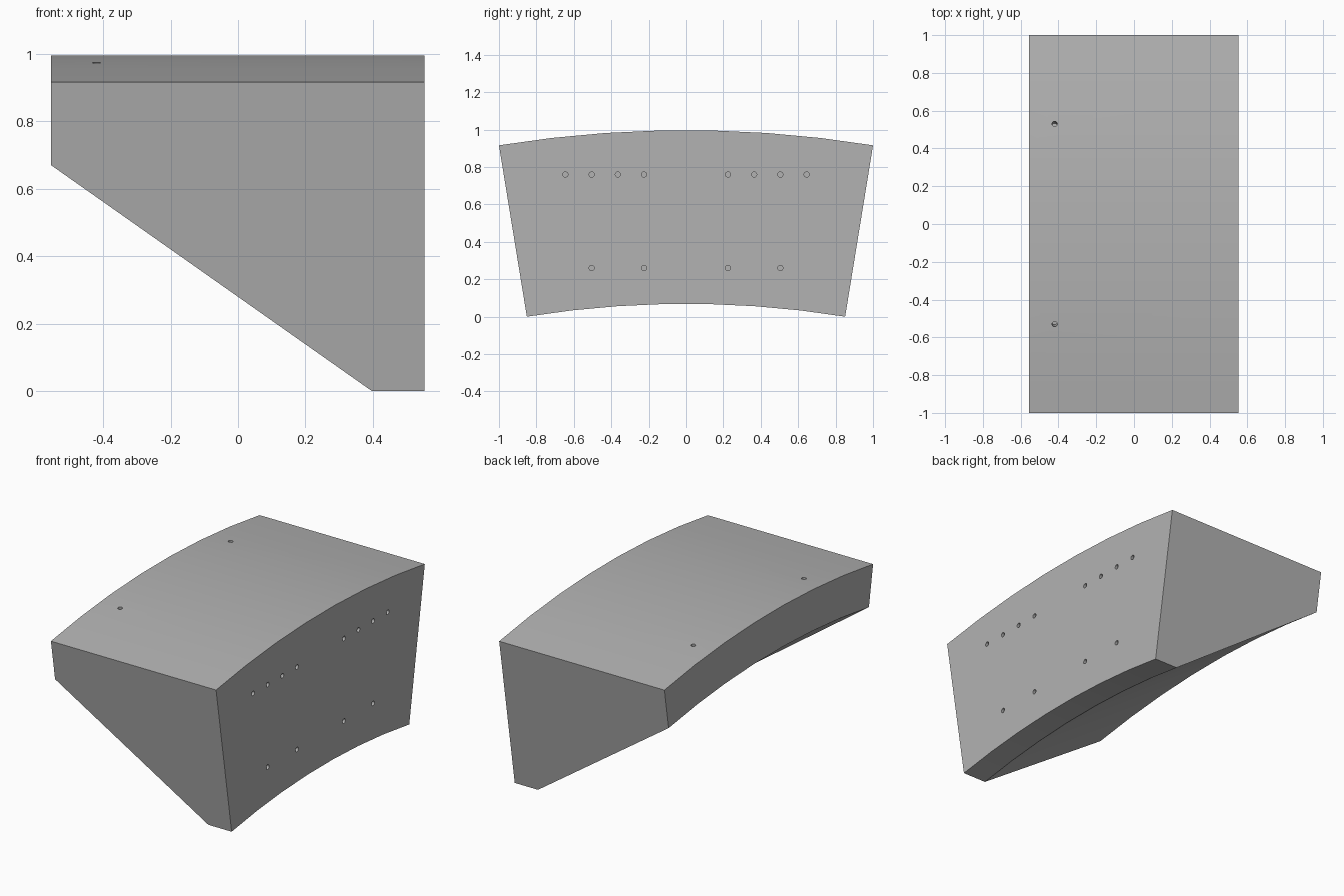
import bpy, bmesh, math
from mathutils import Matrix, Vector

cube = bpy.data.objects.get("Cube")
if cube:
    bpy.data.objects.remove(cube, do_unlink=True)

HALF = math.radians(9.24)   # half of the arc's sweep
AXIS_Z = -5.231             # height of the arc's axis
SEGS = 7
HOLE_R, HOLE_DEPTH = 0.014, 0.12

grey = bpy.data.materials.new("plain grey")
grey.use_nodes = True
colour = (0.45, 0.45, 0.45, 1)
grey.diffuse_color = colour
grey.node_tree.nodes["Principled BSDF"].inputs["Base Color"].default_value = colour


def make_object(name, bm):
    bmesh.ops.recalc_face_normals(bm, faces=bm.faces)
    mesh = bpy.data.meshes.new(name)
    bm.to_mesh(mesh)
    bm.free()
    mesh.materials.append(grey)
    obj = bpy.data.objects.new(name, mesh)
    bpy.context.collection.objects.link(obj)
    return obj


# Arched block: a five-sided profile (x, radius) swept around the axis
profile = [(-0.555, 6.228), (0.553, 6.228), (0.553, 5.30), (0.397, 5.30), (-0.555, 5.979)]
bm = bmesh.new()
rings = []
for i in range(SEGS + 1):
    a = -HALF + 2 * HALF * i / SEGS
    rings.append([bm.verts.new((x, r * math.sin(a), AXIS_Z + r * math.cos(a))) for x, r in profile])
for ra, rb in zip(rings, rings[1:]):
    for j in range(len(profile)):
        k = (j + 1) % len(profile)
        bm.faces.new((ra[j], ra[k], rb[k], rb[j]))
bm.faces.new(rings[0])
bm.faces.new(rings[-1])
block = make_object("arched_block", bm)

# Drill holes: bolt rows in the tall end face, two radial holes in the top
cutter_bm = bmesh.new()


def drill(point, direction):
    turn = Vector(direction).to_track_quat("Z", "Y").to_matrix().to_4x4()
    bmesh.ops.create_cone(cutter_bm, cap_ends=True, segments=16, radius1=HOLE_R, radius2=HOLE_R,
                          depth=2 * HOLE_DEPTH, matrix=Matrix.Translation(point) @ turn)


for side in (-1, 1):
    for y in (0.225, 0.365, 0.505, 0.645):
        drill((0.553, side * y, 0.76), (1, 0, 0))
    for y in (0.225, 0.505):
        drill((0.553, side * y, 0.26), (1, 0, 0))
    a = side * math.asin(0.53 / 6.228)
    out = Vector((0, math.sin(a), math.cos(a)))
    drill(Vector((-0.42, 0, AXIS_Z)) + out * 6.222, out)
cutter = make_object("hole_cutter", cutter_bm)
cutter.hide_render = True

# Cut the holes for good, then drop the cutter
cut = block.modifiers.new("holes", "BOOLEAN")
cut.operation = "DIFFERENCE"
cut.solver = "EXACT"
cut.object = cutter
bpy.context.view_layer.update()
for o in bpy.context.selected_objects:
    o.select_set(False)
block.select_set(True)
bpy.context.view_layer.objects.active = block
bpy.ops.object.modifier_apply(modifier=cut.name)
bpy.data.objects.remove(cutter, do_unlink=True)

# Smooth arcs, crisp edges; the slanted underside meets its rim at a clear edge
bpy.ops.object.shade_smooth_by_angle(angle=math.radians(25))
